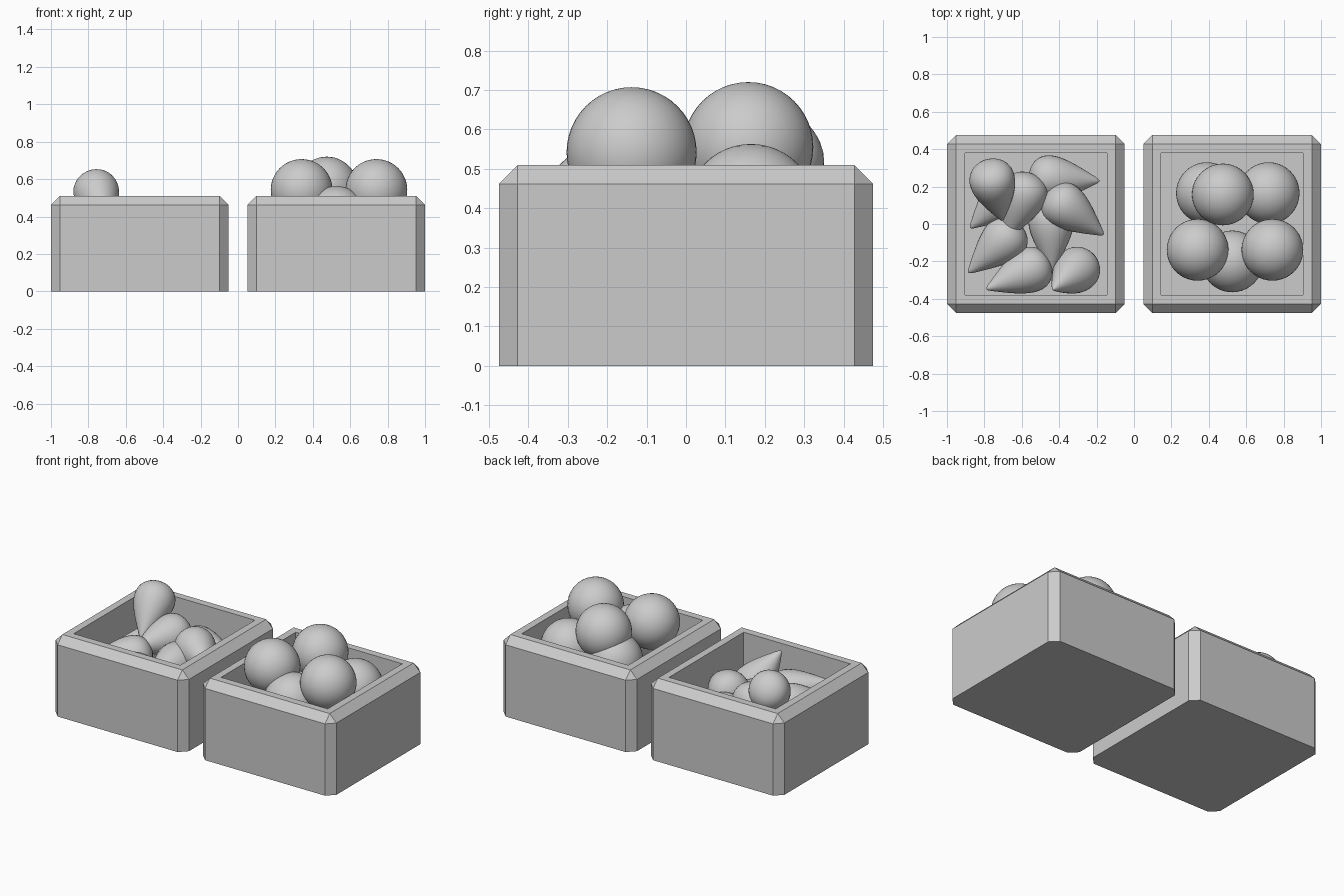
import bpy, bmesh
from math import cos, sin, pi
from mathutils import Vector, Matrix

if "Cube" in bpy.data.objects:
    bpy.data.objects.remove(bpy.data.objects["Cube"])


def finish(bm, name, loc, smooth=False):
    bmesh.ops.recalc_face_normals(bm, faces=bm.faces)
    for f in bm.faces:
        f.smooth = smooth
    me = bpy.data.meshes.new(name)
    bm.to_mesh(me)
    bm.free()
    ob = bpy.data.objects.new(name, me)
    ob.location = loc
    bpy.context.collection.objects.link(ob)
    return ob


# Open crate: bevelled block with a recess sunk into the top
def crate(name, x, w=0.95, h=0.51, floor=0.17):
    bm = bmesh.new()
    bmesh.ops.create_cube(bm, size=1, matrix=Matrix.Translation((0, 0, h / 2))
                          @ Matrix.Diagonal((w, w, h, 1)))
    edges = [e for e in bm.edges if max(v.co.z for v in e.verts) > h - 0.01]
    bmesh.ops.bevel(bm, geom=edges, offset=0.048, offset_type='OFFSET',
                    segments=1, profile=0.5, affect='EDGES')
    top = max(bm.faces, key=lambda f: f.calc_center_median().z)
    bmesh.ops.inset_individual(bm, faces=[top], thickness=0.067)
    bmesh.ops.inset_individual(bm, faces=[top], thickness=0, depth=floor - h)
    return finish(bm, name, (x, 0, 0))


# Round fruit
def round_fruit(name, loc, r=0.165):
    bm = bmesh.new()
    bmesh.ops.create_uvsphere(bm, u_segments=40, v_segments=24, radius=r)
    return finish(bm, name, loc, True)


# Pear-shaped fruit: sphere tapered along its axis, aimed from fat end to tip
def pear_fruit(name, fat, tip, half=0.19):
    fat, tip = Vector(fat), Vector(tip)
    axis = (tip - fat).normalized()
    bm = bmesh.new()
    bmesh.ops.create_uvsphere(bm, u_segments=32, v_segments=24, radius=1)
    for v in bm.verts:
        r = 0.105 - 0.07 * v.co.z
        v.co = Vector((v.co.x * r, v.co.y * r, v.co.z * half))
    bmesh.ops.rotate(bm, verts=bm.verts,
                     matrix=axis.to_track_quat('Z', 'Y').to_matrix())
    return finish(bm, name, fat + axis * 0.4 * half, True)


crate("left_crate", -0.525)
crate("right_crate", 0.525)

# Pile of round fruit in the right crate
for i, p in enumerate([(0.39, 0.165, 0.398), (0.72, 0.165, 0.398),
                       (0.525, -0.2, 0.398), (0.34, -0.138, 0.542),
                       (0.74, -0.138, 0.542), (0.475, 0.158, 0.555)]):
    round_fruit(f"round_fruit_{i + 1}", p)

# Pile of pears in the left crate: (fat end, towards tip)
pears = [
    ((-0.757, 0.23, 0.53), (-0.71, 0.05, 0.40)),
    ((-0.585, 0.163, 0.385), (-0.65, 0.0, 0.365)),
    ((-0.68, 0.16, 0.31), (-0.82, 0.03, 0.31)),
    ((-0.45, 0.245, 0.31), (-0.27, 0.235, 0.31)),
    ((-0.375, 0.10, 0.38), (-0.24, -0.0, 0.36)),
    ((-0.69, -0.08, 0.31), (-0.82, -0.20, 0.31)),
    ((-0.443, 0.01, 0.30), (-0.44, -0.20, 0.31)),
    ((-0.555, -0.245, 0.30), (-0.68, -0.30, 0.34)),
    ((-0.305, -0.245, 0.27), (-0.36, -0.29, 0.36)),
]
for i, (a, b) in enumerate(pears):
    pear_fruit(f"pear_{i + 1}", a, b)
